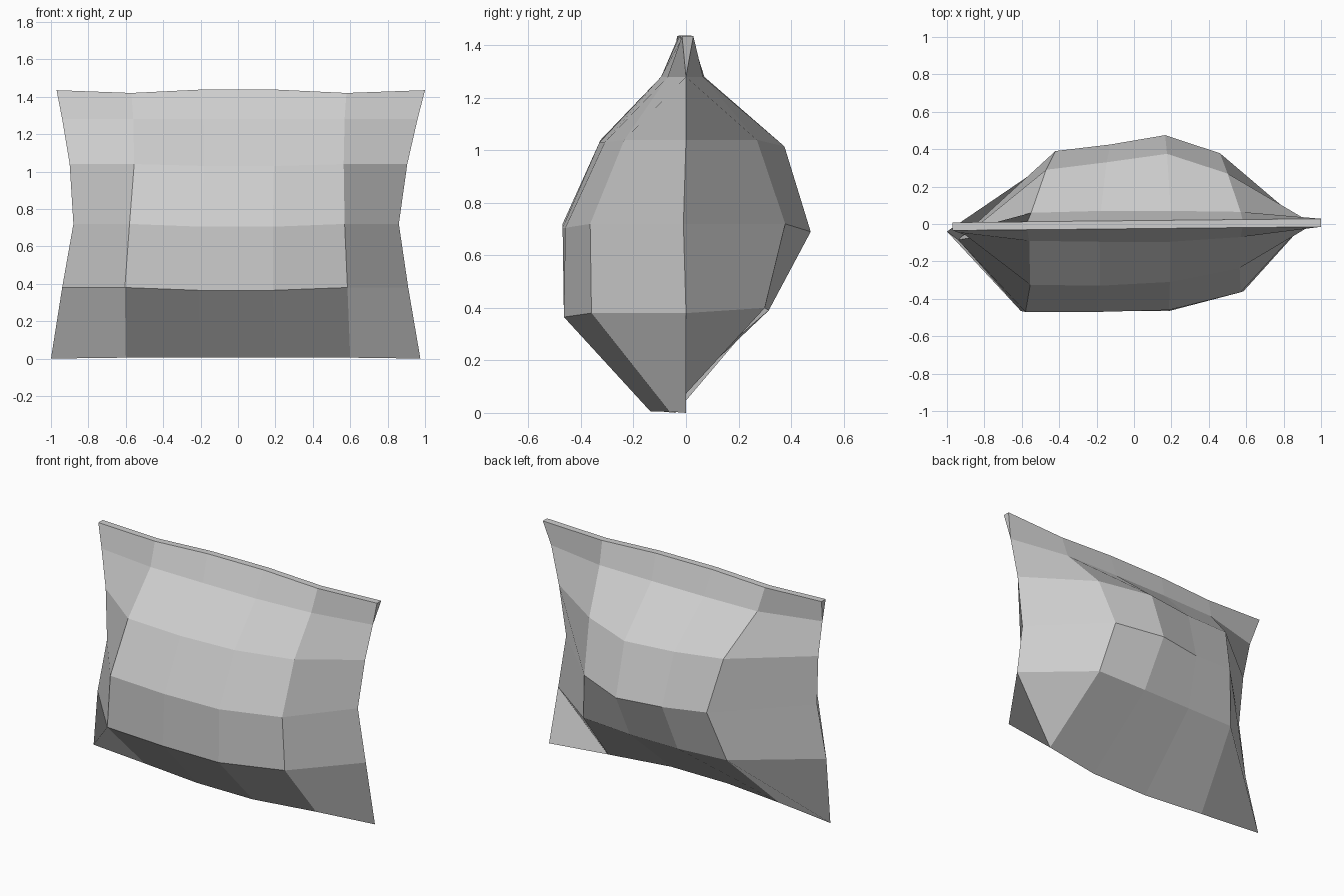
import bpy
import bmesh

default_cube = bpy.data.objects.get("Cube")
if default_cube:
    bpy.data.objects.remove(default_cube, do_unlink=True)


def make_material(name, colour):
    material = bpy.data.materials.new(name)
    material.use_nodes = True
    material.diffuse_color = colour
    material.node_tree.nodes["Principled BSDF"].inputs["Base Color"].default_value = colour
    return material


# Side seams from bottom to top: right x, right y, left x, left y, z
SEAMS = [
    (-1, -.04, .975, 0, 0),
    (-.94, -.085, .91, 0, .38),
    (-.88, -.075, .86, -.01, .72),
    (-.9, -.06, .905, 0, 1.04),
    (-.94, -.045, .96, 0, 1.28),
]

# Inner panel rows: half width, centre x, four depths, outer z, middle z
BOTTOM = (.6, 0, (-.09, -.135, -.135, -.063), .005, .005)
FRONT = [
    (.595, -.01, (-.465, -.465, -.465, -.36), .38, .365),
    (.575, -.005, (-.47, -.47, -.46, -.365), .72, .705),
    (.56, .005, (-.325, -.33, -.31, -.235), 1.04, 1.03),
    (.565, .005, (-.09, -.095, -.095, -.07), 1.28, 1.28),
]
BACK = [
    (.51, .01, (.3, .315, .315, .3), .4, .39),
    (.44, .02, (.39, .425, .475, .378), .72, .69),
    (.485, .015, (.29, .33, .375, .27), 1.04, 1.015),
    (.56, .01, (.06, .07, .07, .065), 1.28, 1.28),
]
TOP_Z = (1.435, 1.42, 1.438, 1.438, 1.42, 1.435)
TOP_X = (-.97, -.57, -.2, .2, .58, 1)


def inner_points(row):
    half, centre, depths, outer_z, middle_z = row
    heights = (outer_z, middle_z, middle_z, outer_z)
    return [(centre + half * (2 * i / 3 - 1), depths[i], heights[i])
            for i in range(len(depths))]


bm = bmesh.new()


def add_row(points):
    return [bm.verts.new(point) for point in points]


right_seam = add_row([(s[0], s[1], s[4]) for s in SEAMS])
left_seam = add_row([(s[2], s[3], s[4]) for s in SEAMS])
bottom_edge = [right_seam[0], *add_row(inner_points(BOTTOM)), left_seam[0]]


def bridge(low, high):
    """Join two rows of vertices with a strip of quads."""
    for c in range(len(low) - 1):
        bm.faces.new((low[c], low[c + 1], high[c + 1], high[c]))


def add_panel(rows, top_shift):
    """Skin one padded side between the shared bottom edge, seams and top lip."""
    grid = [bottom_edge]
    for i, row in enumerate(rows, start=1):
        grid.append([right_seam[i], *add_row(inner_points(row)), left_seam[i]])
    lip = add_row([(x, top_shift + .01 * x, z) for x, z in zip(TOP_X, TOP_Z)])
    grid.append(lip)
    for low, high in zip(grid, grid[1:]):
        bridge(low, high)
    return lip


front_lip = add_panel(FRONT, -.025)
back_lip = add_panel(BACK, .018)

# Flat strip along the top and the small triangles closing its ends
bridge(front_lip, back_lip)
for end, seam in ((0, right_seam), (-1, left_seam)):
    bm.faces.new((front_lip[end], back_lip[end], seam[-1]))

bmesh.ops.recalc_face_normals(bm, faces=bm.faces)
mesh = bpy.data.meshes.new("pillow")
bm.to_mesh(mesh)
bm.free()
mesh.materials.append(make_material("light grey fabric", (.62, .62, .62, 1)))

pillow = bpy.data.objects.new("pillow", mesh)
bpy.context.collection.objects.link(pillow)
